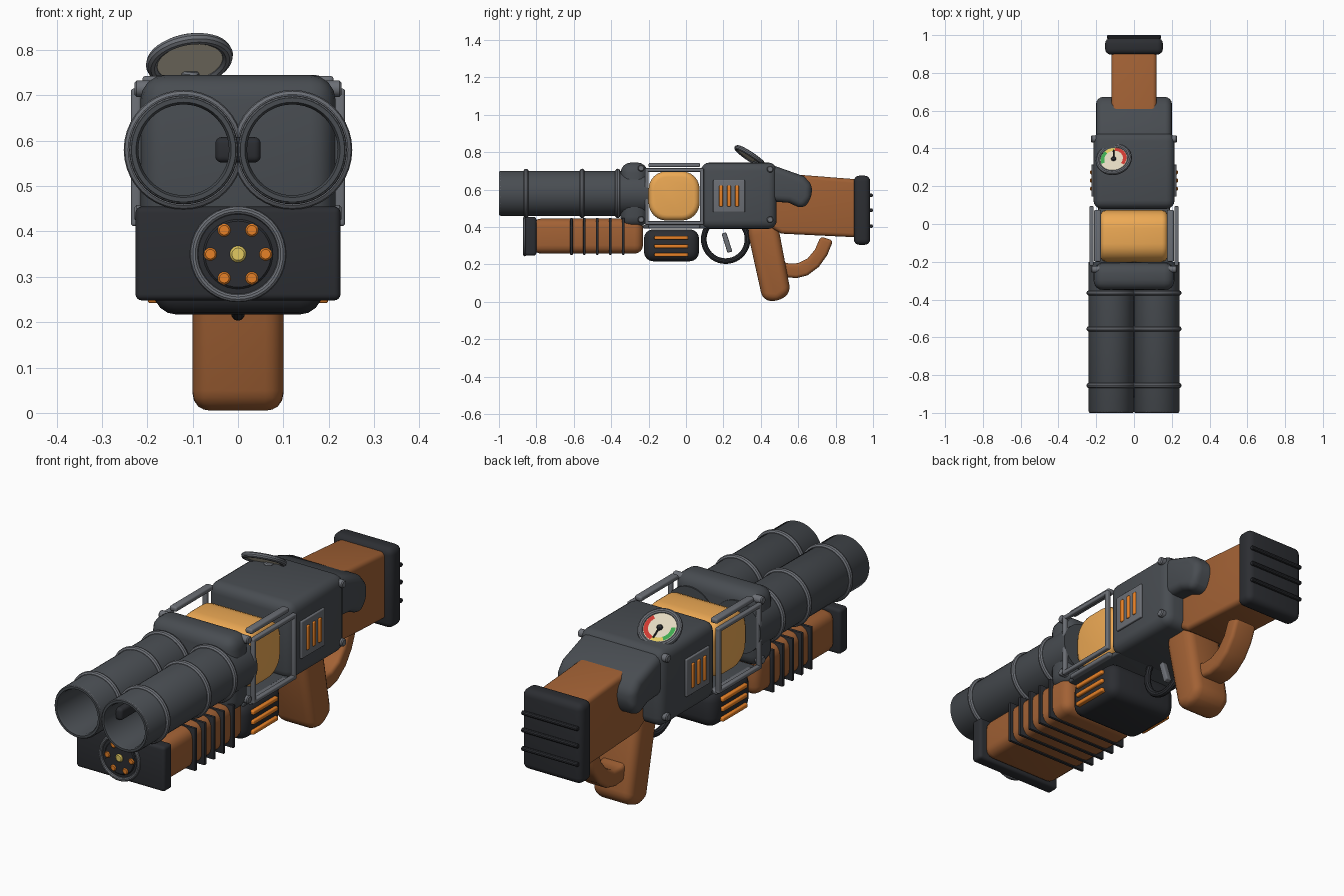
import bpy, bmesh, math
from mathutils import Vector, Matrix

if "Cube" in bpy.data.objects:
    bpy.data.objects.remove(bpy.data.objects["Cube"])

def mat(name, c):
    m = bpy.data.materials.new(name)
    m.diffuse_color = (*c, 1)
    m.use_nodes = True
    m.node_tree.nodes["Principled BSDF"].inputs["Base Color"].default_value = m.diffuse_color
    return m

STEEL = mat("dark_steel", (0.065, 0.073, 0.083))
TRIM = mat("light_steel", (0.15, 0.16, 0.18))
BLACK = mat("black_rubber", (0.025, 0.027, 0.032))
WOOD = mat("wood", (0.36, 0.12, 0.035))
AMBER = mat("amber", (0.85, 0.40, 0.09))
ORANGE = mat("orange", (0.80, 0.22, 0.02))
YELLOW = mat("yellow", (0.75, 0.58, 0.12))
CREAM = mat("cream", (0.75, 0.68, 0.52))
RED = mat("red", (0.6, 0.04, 0.03))
GREEN = mat("green", (0.05, 0.4, 0.08))

def finish(bm, name, m):
    bmesh.ops.recalc_face_normals(bm, faces=bm.faces)
    me = bpy.data.meshes.new(name)
    bm.to_mesh(me)
    bm.free()
    ob = bpy.data.objects.new(name, me)
    bpy.context.collection.objects.link(ob)
    me.materials.append(m)
    return ob

def prism(name, pts, hw, m, bevel=0.0, rnd=0.0, cx=0.0, seg=4):
    """(y, z) outline extruded along x; rnd rounds outline corners, bevel the rest."""
    bm = bmesh.new()
    f = bm.faces.new([bm.verts.new((cx - hw, y, z)) for y, z in pts])
    r = bmesh.ops.extrude_face_region(bm, geom=[f])
    bmesh.ops.translate(bm, vec=(2 * hw, 0, 0), verts=[v for v in r["geom"] if isinstance(v, bmesh.types.BMVert)])
    bmesh.ops.recalc_face_normals(bm, faces=bm.faces)
    if rnd:
        es = [e for e in bm.edges if abs(e.verts[0].co.x - e.verts[1].co.x) > hw]
        bmesh.ops.bevel(bm, geom=es, offset=rnd, segments=6, profile=0.5, affect='EDGES', clamp_overlap=True)
    if bevel:
        es = [e for e in bm.edges if e.calc_face_angle(0) > 0.5]
        bmesh.ops.bevel(bm, geom=es, offset=bevel, segments=seg, profile=0.5, affect='EDGES', clamp_overlap=not rnd)
    return finish(bm, name, m)

def box(name, hw, y0, y1, z0, z1, m, bevel=0.0, rnd=0.0, cx=0.0, seg=4):
    return prism(name, [(y0, z0), (y1, z0), (y1, z1), (y0, z1)], hw, m, bevel, rnd, cx, seg)

def lathe(name, prof, center, axis, m, n=40, closed=False):
    """(radius, height) profile spun round an axis."""
    bm = bmesh.new()
    rings = [[bm.verts.new((r * math.cos(a), r * math.sin(a), h))
              for a in (2 * math.pi * i / n for i in range(n))] for r, h in prof]
    pairs = list(zip(rings, rings[1:] + ([rings[0]] if closed else [])))
    if not closed:
        pairs = list(zip(rings, rings[1:]))
        bm.faces.new(rings[0])
        bm.faces.new(rings[-1])
    for a, b in pairs:
        for i in range(n):
            bm.faces.new((a[i], a[(i + 1) % n], b[(i + 1) % n], b[i]))
    rot = Vector((0, 0, 1)).rotation_difference(Vector(axis)).to_matrix().to_4x4()
    bmesh.ops.transform(bm, matrix=Matrix.Translation(center) @ rot, verts=bm.verts)
    return finish(bm, name, m)

def ring(name, R, r, center, axis, m, k=10):
    prof = [(R + r * math.cos(2 * math.pi * i / k), r * math.sin(2 * math.pi * i / k)) for i in range(k)]
    return lathe(name, prof, center, axis, m, 40, True)

def rod(name, a, b, r, m, n=16):
    a, b = Vector(a), Vector(b)
    L = (b - a).length
    c = r * 0.25
    return lathe(name, [(r - c, 0), (r, c), (r, L - c), (r - c, L)], a, b - a, m, n)

# Twin barrels with bands, and the spine between them
for s, side in ((-1, "left"), (1, "right")):
    c = Vector((s * 0.12, -1, 0.58))
    lathe(side + "_barrel", [(0.10, 0.7), (0.10, 0.01), (0.105, 0), (0.115, 0), (0.12, 0.008), (0.12, 0.8)],
          c, (0, 1, 0), STEEL, 48)
    for y in (-0.855, -0.555, -0.365):
        ring(side + "_barrel_band", 0.118, 0.014, (c.x, y, c.z), (0, 1, 0), TRIM)
    ring(side + "_muzzle_lip", 0.111, 0.009, (c.x, -0.991, c.z), (0, 1, 0), TRIM)
box("barrel_spine", 0.05, -0.92, -0.36, 0.552, 0.608, BLACK, 0.014)

# Receiver blocks and the amber chamber
box("front_collar", 0.215, -0.35, -0.205, 0.40, 0.745, STEEL, 0.055)
box("receiver", 0.215, 0.08, 0.485, 0.39, 0.745, STEEL, 0.045)
prism("receiver_tail", [(0.42, 0.735), (0.48, 0.725), (0.63, 0.672), (0.675, 0.625), (0.67, 0.55), (0.625, 0.495),
                        (0.55, 0.53), (0.42, 0.54)], 0.20, STEEL, 0.035)
box("amber_chamber", 0.178, -0.2, 0.073, 0.435, 0.698, AMBER, 0.03, 0.095)
box("chamber_floor", 0.19, -0.23, 0.12, 0.392, 0.412, STEEL, 0.006)

# Cage frames, rails, bolts and vent panels on both sides
for s, side in ((-1, "left"), (1, "right")):
    x = s * 0.225
    box(side + "_cage_top", 0.011, -0.22, 0.095, 0.695, 0.715, TRIM, 0.006, cx=x)
    box(side + "_cage_bottom", 0.011, -0.22, 0.095, 0.412, 0.432, TRIM, 0.006, cx=x)
    box(side + "_cage_front", 0.011, -0.22, -0.2, 0.412, 0.715, TRIM, 0.006, cx=x)
    box(side + "_cage_rear", 0.011, 0.075, 0.095, 0.412, 0.715, TRIM, 0.006, cx=x)
    box(side + "_upper_rail", 0.018, -0.2, 0.075, 0.72, 0.743, TRIM, 0.008, cx=s * 0.193)
    box(side + "_lower_rail", 0.018, -0.2, 0.075, 0.393, 0.414, TRIM, 0.008, cx=s * 0.193)
    for y, z in ((0.45, 0.71), (0.45, 0.44), (-0.24, 0.715), (-0.24, 0.44)):
        rod(side + "_bolt", (s * 0.17, y, z), (s * 0.228, y, z), 0.018, TRIM)
    box(side + "_vent_panel", 0.01, 0.145, 0.315, 0.48, 0.652, TRIM, 0.004, cx=s * 0.215)
    for y in (0.187, 0.23, 0.273):
        box(side + "_vent_slit", 0.012, y - 0.01, y + 0.01, 0.51, 0.623, ORANGE, 0.005, cx=s * 0.22)
    for z in (0.343, 0.298, 0.252):
        box(side + "_magazine_bar", 0.015, -0.17, 0.012, z - 0.01, z + 0.01, ORANGE, 0.006, cx=s * 0.184)

# Magazine box below the chamber
box("magazine", 0.186, -0.225, 0.07, 0.217, 0.388, BLACK, 0.05)

# Ribbed wooden foregrip with front plate
box("foregrip", 0.2, -0.82, -0.23, 0.258, 0.445, WOOD, 0.045)
for y in (-0.612, -0.543, -0.475, -0.405, -0.335):
    box("foregrip_rib", 0.215, y - 0.007, y + 0.007, 0.252, 0.449, BLACK, 0.003, seg=2)
box("front_plate", 0.226, -0.86, -0.8, 0.248, 0.455, BLACK, 0.014)
ring("lamp_ring", 0.097, 0.009, (0, -0.862, 0.35), (0, 1, 0), TRIM)
rod("lamp_disc", (0, -0.864, 0.35), (0, -0.83, 0.35), 0.097, BLACK, 40)
for i in range(6):
    a = math.radians(60 * i)
    x, z = 0.061 * math.cos(a), 0.35 + 0.061 * math.sin(a)
    rod("lamp_dot", (x, -0.869, z), (x, -0.85, z), 0.014, ORANGE, 20)
rod("lamp_center", (0, -0.871, 0.35), (0, -0.85, 0.35), 0.018, YELLOW, 24)

# Stock and ribbed butt pad
prism("stock", [(0.45, 0.40), (0.51, 0.365), (0.92, 0.345), (0.92, 0.655), (0.60, 0.68), (0.45, 0.69)],
      0.12, WOOD, 0.022)
box("butt_pad", 0.153, 0.897, 0.985, 0.305, 0.675, BLACK, 0.03)
for z in (0.57, 0.49, 0.405):
    rod("butt_pad_rib", (-0.143, 0.99, z), (0.143, 0.99, z), 0.01, BLACK, 10)

# Grip, curved brace, trigger and its guard
prism("grip", [(0.33, 0.42), (0.335, 0.35), (0.41, 0.01), (0.49, 0.0), (0.56, 0.05), (0.49, 0.42)], 0.10, WOOD, 0.04)
outer = [(0.48, 0.15), (0.53, 0.133), (0.59, 0.127), (0.65, 0.142), (0.71, 0.187), (0.755, 0.25), (0.787, 0.328)]
inner = [(0.72, 0.35), (0.69, 0.28), (0.65, 0.232), (0.60, 0.207), (0.55, 0.205), (0.48, 0.225)]
prism("grip_brace", outer + inner, 0.06, WOOD, 0.018)
ring("trigger_guard", 0.117, 0.015, (0.0, 0.212, 0.335), (1, 0, 0), BLACK)
prism("trigger", [(0.19, 0.365), (0.222, 0.262), (0.248, 0.27), (0.215, 0.372)], 0.015, TRIM, 0.006)

# Tilted gauge on top
N = Vector((-0.15, 0.54, 0.82)).normalized()
C = Vector((-0.107, 0.342, 0.778))
Q = Vector((0, 0, 1)).rotation_difference(N).to_matrix()

def dial(r, deg, h):
    a = math.radians(deg)
    return C + Q @ Vector((r * math.cos(a), r * math.sin(a), h))

ring("gauge_rim", 0.084, 0.013, C, N, TRIM)
lathe("gauge_face", [(0.08, -0.006), (0.08, 0.004)], C, N, CREAM)
rod("gauge_post", (-0.107, 0.38, 0.70), dial(0.04, 90, -0.004), 0.02, TRIM)
for name, a0, a1, m in (("red", -35, 85, RED), ("yellow", 85, 135, YELLOW), ("green", 135, 205, GREEN)):
    bm = bmesh.new()
    k = 10
    vs = [[bm.verts.new(dial(r, a0 + (a1 - a0) * i / k, 0.007)) for r in (0.05, 0.069)] for i in range(k + 1)]
    for p, q in zip(vs, vs[1:]):
        bm.faces.new((p[0], p[1], q[1], q[0]))
    finish(bm, "gauge_arc_" + name, m)
rod("gauge_hub", dial(0, 0, 0), dial(0, 0, 0.012), 0.013, BLACK)
rod("gauge_needle", dial(0, 0, 0.009), dial(0.055, 92, 0.009), 0.004, BLACK, 8)

# Smooth shading with sharp edges kept
for ob in bpy.context.collection.objects:
    ob.select_set(True)
    bpy.context.view_layer.objects.active = ob
bpy.ops.object.shade_smooth_by_angle(angle=math.radians(35))
